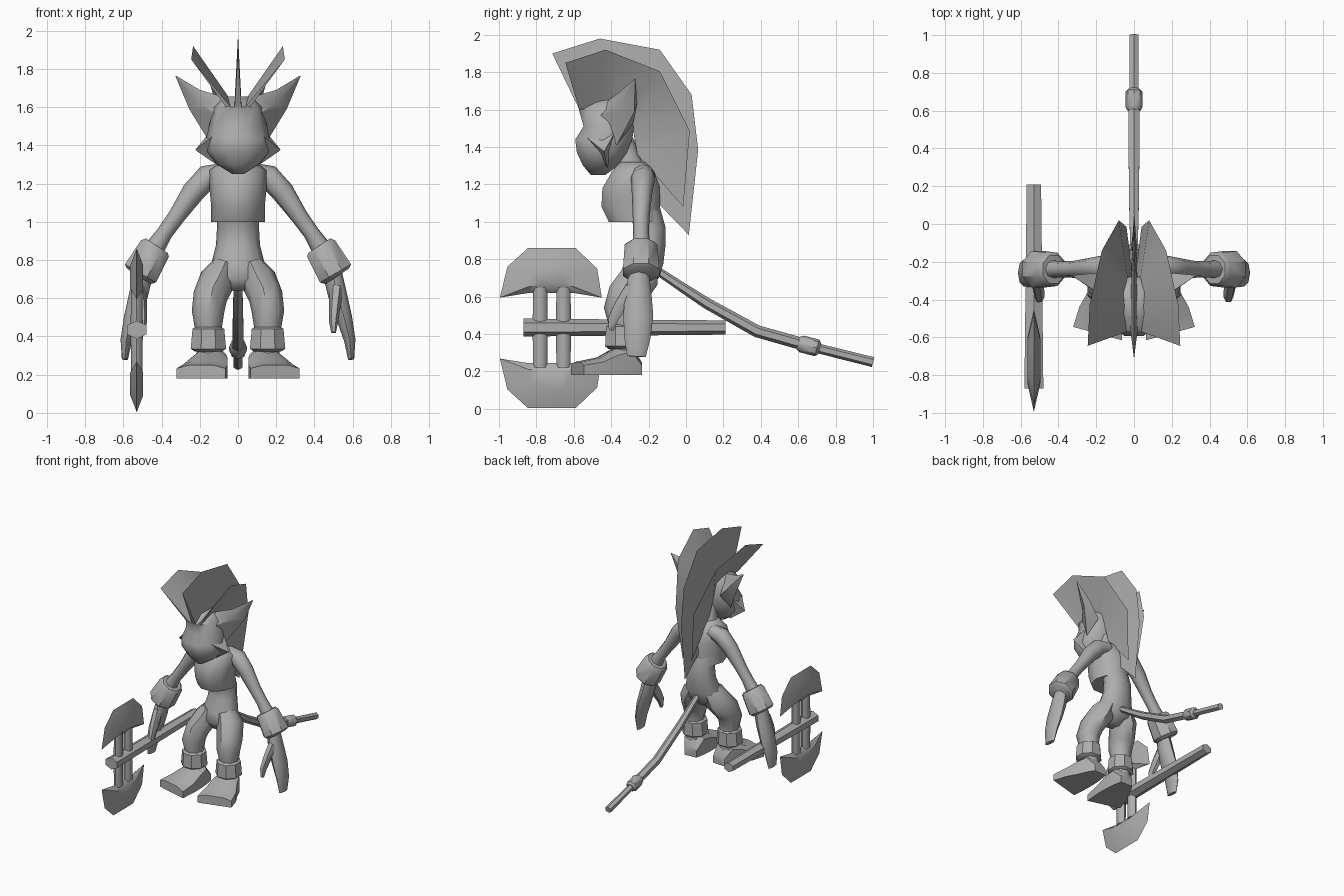
import bpy, bmesh, math
from mathutils import Vector

grey = bpy.data.materials.new("plain_grey")
grey.diffuse_color = (0.42, 0.42, 0.42, 1)


def finish(name, bm, angle=50):
    bmesh.ops.remove_doubles(bm, verts=bm.verts, dist=0.0005)
    bmesh.ops.recalc_face_normals(bm, faces=bm.faces)
    me = bpy.data.meshes.new(name)
    bm.to_mesh(me)
    bm.free()
    me.materials.append(grey)
    ob = bpy.data.objects.new(name, me)
    bpy.context.collection.objects.link(ob)
    bpy.ops.object.select_all(action='DESELECT')
    ob.select_set(True)
    bpy.context.view_layer.objects.active = ob
    bpy.ops.object.shade_smooth_by_angle(angle=math.radians(angle))
    return ob


def bridge(name, rings, s=1, angle=50):
    """Skin a list of equal rings, with capped ends; s=-1 mirrors in x."""
    bm = bmesh.new()
    rows = [[bm.verts.new((p[0] * s, p[1], p[2])) for p in r] for r in rings]
    n = len(rows[0])
    for a, b in zip(rows, rows[1:]):
        for i in range(n):
            j = (i + 1) % n
            bm.faces.new((a[i], a[j], b[j], b[i]))
    bm.faces.new(rows[0])
    bm.faces.new(rows[-1])
    return finish(name, bm, angle)


def stack(name, rows, n=10, tilt=0.0):
    """Horizontal ellipses: z, half width, front y, back y."""
    rings = []
    for z, rx, y0, y1 in rows:
        ring = []
        for i in range(n):
            a = 2 * math.pi * i / n
            ring.append((rx * math.cos(a), (y0 + y1) / 2 + (y1 - y0) / 2 * math.sin(a),
                         z + tilt * math.sin(a)))
        rings.append(ring)
    return bridge(name, rings)


def tube(name, pts, s=1, n=8, ref=(0, 1, 0), turn=0.0, angle=50):
    """Sweep ellipses along x, y, z, radius across, radius along ref."""
    c = [Vector(p[:3]) for p in pts]
    rings = []
    for i, p in enumerate(pts):
        t = (c[min(i + 1, len(c) - 1)] - c[max(i - 1, 0)]).normalized()
        u = Vector(ref).cross(t).normalized()
        v = t.cross(u)
        rings.append([c[i] + u * p[3] * math.cos(a) + v * p[4] * math.sin(a)
                      for a in (2 * math.pi * k / n + turn for k in range(n))])
    return bridge(name, rings, s, angle)


def fin(name, outer, inner, thick, s=1):
    """Hair blade: sharp outer edge, slightly thick root."""
    bm = bmesh.new()
    o = [bm.verts.new((x * s, y, z)) for x, y, z in outer]
    a, b = [[bm.verts.new(((x + d) * s, y, z)) for x, y, z in inner] for d in (thick, -thick)]
    for i in range(len(o) - 1):
        bm.faces.new((o[i], o[i + 1], a[i + 1], a[i]))
        bm.faces.new((o[i + 1], o[i], b[i], b[i + 1]))
        bm.faces.new((a[i], a[i + 1], b[i + 1], b[i]))
    bm.faces.new((o[0], a[0], b[0]))
    bm.faces.new((o[-1], b[-1], a[-1]))
    return finish(name, bm, 30)


# Body
stack("torso", [(.64, .05, -.30, -.20), (.70, .15, -.34, -.14), (.78, .14, -.33, -.115),
                (.88, .115, -.29, -.105), (.97, .11, -.28, -.105), (1.06, .11, -.32, -.13)])
stack("jacket", [(1.0, .14, -.42, -.125), (1.08, .14, -.46, -.13), (1.18, .15, -.455, -.13),
                 (1.27, .15, -.40, -.165), (1.32, .08, -.36, -.21)], tilt=-.0)
stack("neck", [(1.28, .075, -.37, -.21), (1.36, .05, -.37, -.25), (1.45, .06, -.42, -.28)])

# Head
stack("head", [(1.25, .03, -.51, -.43), (1.30, .11, -.555, -.36), (1.37, .165, -.59, -.31),
               (1.44, .165, -.6, -.28), (1.51, .15, -.555, -.27), (1.60, .125, -.58, -.28),
               (1.655, .07, -.50, -.33)])

# Hair: one centre blade and a pair of splayed blades
fin("hair_centre",
    [(0, -.715, 1.90), (0, -.46, 1.98), (0, -.14, 1.92), (0, .03, 1.68), (0, .065, 1.385), (0, .015, .93)],
    [(0, -.57, 1.60), (0, -.45, 1.63), (0, -.32, 1.60), (0, -.28, 1.50), (0, -.27, 1.36), (0, -.15, 1.10)],
    .018)

for side, s in (("left", 1), ("right", -1)):
    fin("hair_" + side,
        [(.245, -.645, 1.85), (.235, -.43, 1.92), (.17, -.14, 1.805), (.08, .02, 1.485), (.04, -.015, 1.08)],
        [(.05, -.57, 1.60), (.045, -.45, 1.63), (.04, -.32, 1.60), (.035, -.28, 1.48), (.02, -.26, 1.36)],
        .012, s)

    # Ears and cheek tufts
    tip = (.325, -.275, 1.765)
    bridge("ear_" + side, [
        [(.08, -.41, 1.655), (.12, -.46, 1.57), (.145, -.37, 1.41), (.11, -.28, 1.53)],
        [(.20, -.36, 1.69), (.19, -.37, 1.61), (.255, -.275, 1.59), (.21, -.26, 1.64)],
        [tip, (.323, -.277, 1.763), (.327, -.273, 1.761), (.325, -.271, 1.764)]], s, 35)
    bridge("cheek_" + side, [
        [(.13, -.53, 1.45), (.14, -.38, 1.48), (.10, -.42, 1.29)],
        [(.222, -.44, 1.378), (.222, -.436, 1.378), (.22, -.438, 1.373)]], s, 35)

    # Arms, cuffs and hands
    tube("arm_" + side, [(.07, -.23, 1.26, .05, .06), (.16, -.23, 1.235, .065, .065),
                         (.235, -.235, 1.155, .06, .055), (.32, -.24, 1.03, .045, .045),
                         (.385, -.24, .94, .042, .042), (.45, -.24, .84, .055, .05)], s)
    tube("wrist_cuff_" + side, [(.425, -.24, .875, .075, .08), (.435, -.24, .86, .092, .095),
                                (.51, -.24, .73, .102, .105), (.52, -.24, .715, .08, .085)],
         s, turn=math.pi / 8, angle=40)
    tube("hand_" + side, [(.49, -.25, .75, .05, .05), (.52, -.255, .62, .05, .07),
                          (.555, -.255, .50, .042, .08), (.585, -.26, .38, .03, .07),
                          (.592, -.265, .28, .016, .05)], s)
    tube("thumb_" + side, [(.515, -.29, .65, .035, .04), (.505, -.35, .55, .03, .04),
                           (.50, -.39, .48, .025, .03), (.50, -.40, .42, .012, .015)], s, n=6)

    # Legs and ankle cuffs
    tube("leg_" + side, [(.07, -.235, .78, .06, .09), (.105, -.25, .70, .095, .105),
                         (.145, -.315, .61, .09, .105), (.157, -.345, .53, .085, .095),
                         (.155, -.335, .44, .07, .075), (.15, -.33, .28, .065, .07)], s)
    tube("ankle_cuff_" + side, [(.155, -.34, .45, .07, .075), (.155, -.34, .44, .09, .095),
                                (.155, -.34, .335, .10, .10), (.155, -.34, .32, .075, .08)],
         s, turn=math.pi / 8, angle=40)

    # Feet, turned outward: inner point, outer point, height per section
    foot = [((.075, -.24), (.18, -.235), .25), ((.06, -.32), (.215, -.29), .345),
            ((.055, -.40), (.245, -.36), .325), ((.055, -.49), (.29, -.44), .275),
            ((.065, -.615), (.322, -.545), .25)]
    rings = []
    for (xi, yi), (xo, yo), h in foot:
        a, b = Vector((xi, yi)), Vector((xo, yo))
        rings.append([(*a.lerp(b, f), z) for f, z in
                      ((0, .18), (0, .18 + (h - .18) * .75), (.25, h), (.75, h),
                       (1, .18 + (h - .18) * .75), (1, .18))])
    bridge("foot_" + side, rings, s, 40)

# Tail with a collar
X = (1, 0, 0)
tube("tail", [(0, y, z, r, r) for y, z, r in
              ((-.17, .75, .022), (-.02, .65, .026), (.11, .565, .03), (.38, .415, .033),
               (.61, .35, .033), (.70, .325, .026), (1.0, .25, .027))], n=6, ref=X)
tube("tail_collar", [(0, y, z, r, r) for y, z, r in
                     ((.60, .352, .034), (.62, .347, .046), (.70, .326, .046), (.715, .322, .03))],
     n=8, ref=X, angle=40)

# Double-bladed tool held at one side
AX = -.53
tube("tool_handle", [(AX, -.87, .435, .048, .058), (AX, .21, .435, .038, .044)], n=6, ref=X)
for i, y in enumerate((-.78, -.655)):
    tube("tool_post_%d" % i, [(AX, y, .22, .03, .038), (AX, y, .435, .032, .04),
                              (AX, y, .65, .03, .038)], n=8)
outline = [(-.995, .595), (-.955, .76), (-.845, .86), (-.59, .86), (-.475, .75), (-.45, .595),
           (-.60, .62), (-.84, .62)]
for name, flip in (("upper", 1), ("lower", -1)):
    rings = []
    for x, k in ((-.034, .45), (0, 1), (.034, .45)):
        rings.append([(AX + x, -.72 + (y + .72) * k,
                       .432 + flip * (.70 + (z - .70) * k - .432)) for y, z in outline])
    bridge("tool_blade_" + name, rings, 1, 45)
